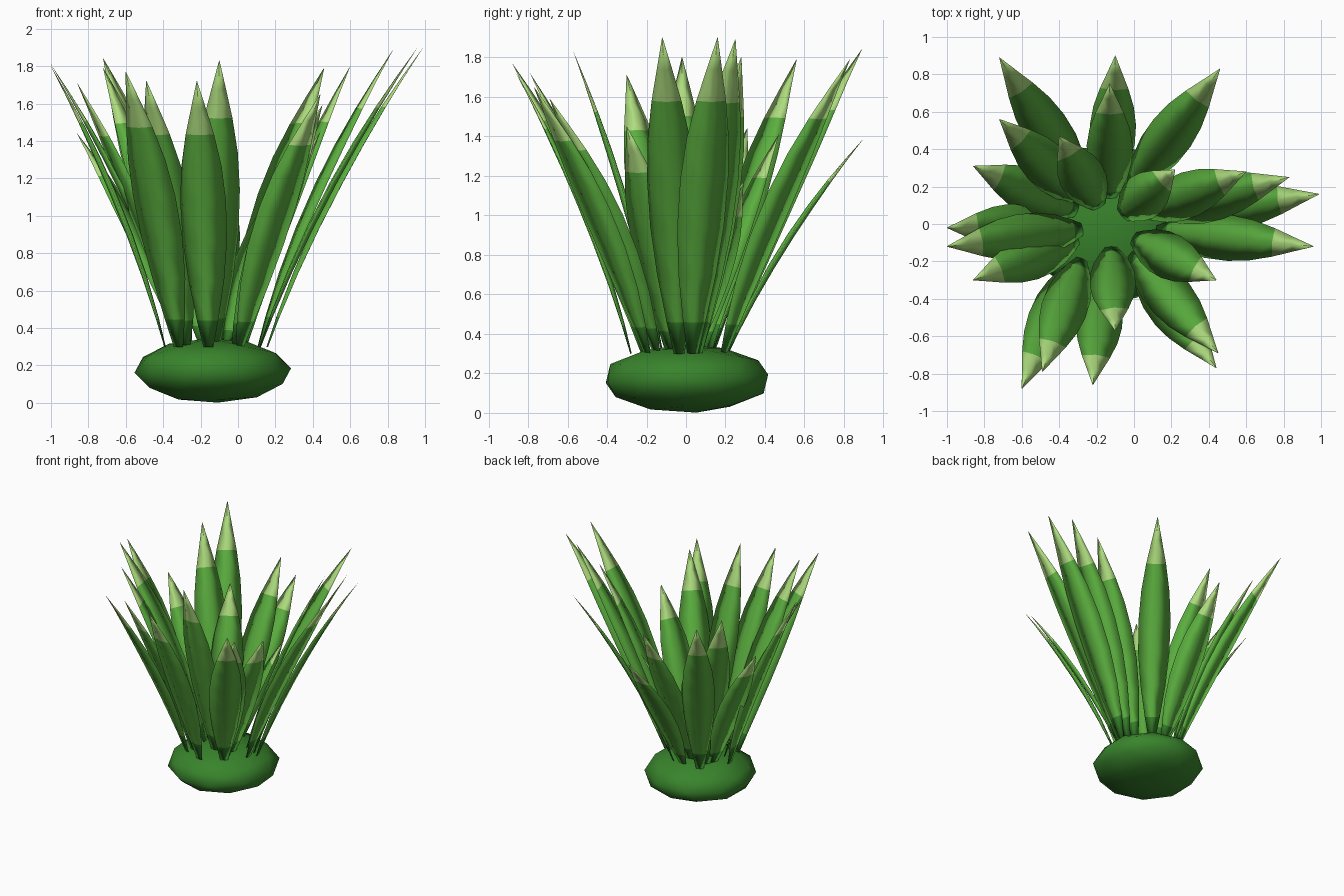
import bpy, bmesh, math
from mathutils import Vector

cube = bpy.data.objects.get("Cube")
if cube:
    bpy.data.objects.remove(cube, do_unlink=True)


def make_material(name, color):
    mat = bpy.data.materials.new(name)
    mat.use_nodes = True
    mat.diffuse_color = (*color, 1)
    mat.node_tree.nodes["Principled BSDF"].inputs["Base Color"].default_value = (*color, 1)
    return mat


body_green = make_material("leaf green", (0.105, 0.43, 0.05))
tip_green = make_material("pale tip green", (0.42, 0.72, 0.21))
dark_green = make_material("dark green", (0.04, 0.23, 0.025))

CENTRE = Vector((-0.13, -0.01, 0.3))
HALF_WIDTH = 0.123

# Leaf outline: (fraction along the leaf, share of full half width)
OUTLINE = [(0, 0.22), (0.1, 0.47), (0.25, 0.78), (0.4, 0.97), (0.55, 1.0),
           (0.68, 0.88), (0.8, 0.62), (0.9, 0.32), (1, 0.01)]
SIDES = 4


def make_leaf(name, x, y, z, root_radius=None, turn=0):
    tip = Vector((x, y, z))
    flat = Vector((x - CENTRE.x, y - CENTRE.y, 0))
    # Spreading leaves are rooted further out than upright ones
    if root_radius is None:
        root_radius = min(0.25, max(0.07, 0.09 + (flat.length - 0.5) * 0.32))
    angle = math.atan2(flat.y, flat.x) + math.radians(turn)
    root = CENTRE + Vector((math.cos(angle), math.sin(angle), 0)) * root_radius
    out = Vector((tip.x - root.x, tip.y - root.y, 0)).normalized()
    side = Vector((-out.y, out.x, 0))
    bend = (root + tip) / 2 - out * 0.13 * flat.length

    # Thin lens-shaped section swept from root to tip
    bm = bmesh.new()
    rings = []
    for t, share in OUTLINE:
        spot = root * (1 - t) ** 2 + bend * 2 * t * (1 - t) + tip * t * t
        along = ((bend - root) * (1 - t) + (tip - bend) * t).normalized()
        inward = side.cross(along)
        w = HALF_WIDTH * share
        ring = []
        for k in range(SIDES):
            a = math.tau * k / SIDES
            ring.append(bm.verts.new(spot + side * w * math.cos(a) + inward * 0.14 * w * math.sin(a)))
        rings.append(ring)
    for i in range(len(rings) - 1):
        for k in range(SIDES):
            n = (k + 1) % SIDES
            face = bm.faces.new((rings[i][k], rings[i][n], rings[i + 1][n], rings[i + 1][k]))
            # Dark root, green blade, pale tip
            face.material_index = 2 if i == 0 else (1 if OUTLINE[i][0] >= 0.8 else 0)
    bm.faces.new(rings[0]).material_index = 2
    bm.faces.new(rings[-1]).material_index = 1
    bmesh.ops.recalc_face_normals(bm, faces=bm.faces)
    for face in bm.faces:
        face.smooth = True
    mesh = bpy.data.meshes.new(name)
    bm.to_mesh(mesh)
    bm.free()
    for mat in (body_green, tip_green, dark_green):
        mesh.materials.append(mat)
    bpy.context.collection.objects.link(bpy.data.objects.new(name, mesh))


# Leaf tips, grouped by the side they lean to; then root distance and root turn in degrees
TIPS = {
    "back_leaf": [(-0.72, 0.89, 1.84), (-0.10, 0.90, 1.39), (-0.13, 0.75, 1.59, 0.14),
                  (0.46, 0.83, 1.79, 0.23, 6), (-0.72, 0.56, 1.79), (-0.40, 0.47, 1.41)],
    "left_leaf": [(0.99, 0.16, 1.90, 0.29), (0.96, -0.12, 1.90), (0.83, 0.25, 1.89, 0.25),
                  (0.60, 0.28, 1.80, 0.18), (0.22, 0.29, 1.17)],
    "front_leaf": [(0.44, -0.30, 1.45), (0.44, -0.77, 1.65), (0.45, -0.69, 1.59, 0.18),
                   (-0.10, -0.57, 1.83), (-0.22, -0.86, 1.72, 0.27),
                   (-0.49, -0.79, 1.72, 0.23, -16), (-0.60, -0.88, 1.77, 0.28, -14)],
    "right_leaf": [(-0.86, 0.31, 1.44), (-1.0, -0.02, 1.80, 0.26), (-1.0, -0.12, 1.81, 0.14),
                   (-0.86, -0.30, 1.71, 0.18)],
}
for group, tips in TIPS.items():
    for n, tip in enumerate(tips, 1):
        make_leaf(f"{group}_{n}", *tip)

# Squashed faceted bulb at the foot
bpy.ops.mesh.primitive_ico_sphere_add(subdivisions=2, radius=1, rotation=(0.08, -0.1, 0.35))
bulb = bpy.context.object
bulb.name = "bulb"
bpy.ops.object.transform_apply(location=False, rotation=True, scale=False)
bulb.scale = (0.42, 0.43, 0.173)
bulb.location = (-0.135, 0.005, 0.173)
bpy.ops.object.transform_apply(location=True, rotation=False, scale=True)
bulb.data.materials.append(dark_green)
bpy.ops.object.shade_smooth_by_angle(angle=math.radians(60))
